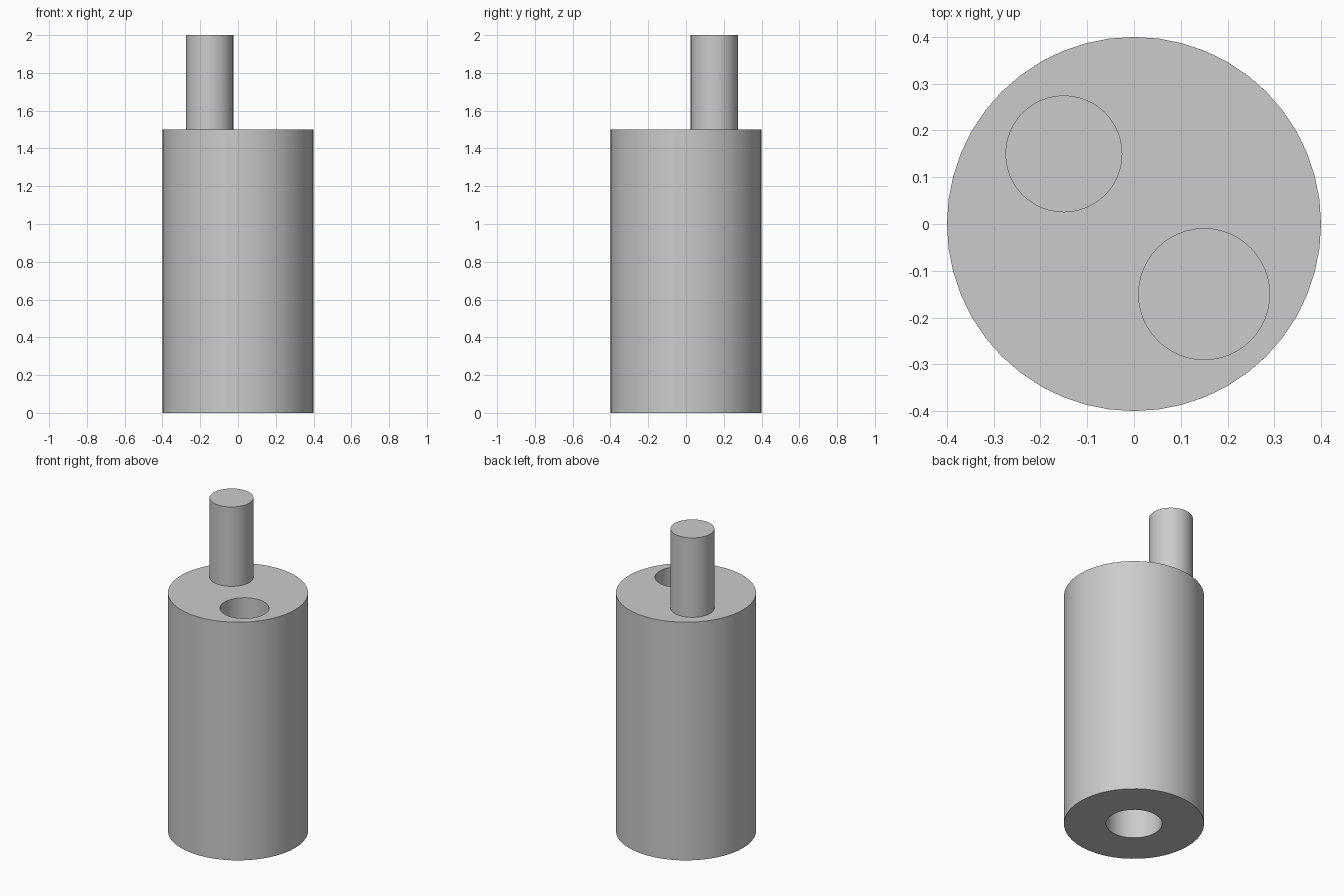
import bpy

if "Cube" in bpy.data.objects:
    bpy.data.objects.remove(bpy.data.objects["Cube"])


def cylinder(name, radius, z0, z1, x=0.0, y=0.0, sides=48):
    bpy.ops.mesh.primitive_cylinder_add(vertices=sides, radius=radius, depth=z1 - z0,
                                        location=(x, y, (z0 + z1) / 2))
    obj = bpy.context.object
    obj.name = name
    return obj


def boolean(target, tool, operation):
    mod = target.modifiers.new(tool.name, 'BOOLEAN')
    mod.operation = operation
    mod.solver = 'EXACT'
    mod.object = tool
    bpy.context.view_layer.objects.active = target
    bpy.ops.object.modifier_apply(modifier=mod.name)
    bpy.data.objects.remove(tool, do_unlink=True)


# main barrel
body = cylinder("body", 0.40, 0.0, 1.5)

# locating peg, fused to the top
boolean(body, cylinder("peg", 0.125, 1.3, 2.0, -0.15, 0.15), 'UNION')

# matching socket in the top, and central bore in the base
boolean(body, cylinder("top_socket", 0.14, 1.0, 1.6, 0.15, -0.15), 'DIFFERENCE')
boolean(body, cylinder("base_bore", 0.16, -0.1, 0.5), 'DIFFERENCE')

bpy.ops.object.select_all(action='DESELECT')
body.select_set(True)
bpy.context.view_layer.objects.active = body
bpy.ops.object.shade_smooth_by_angle()
